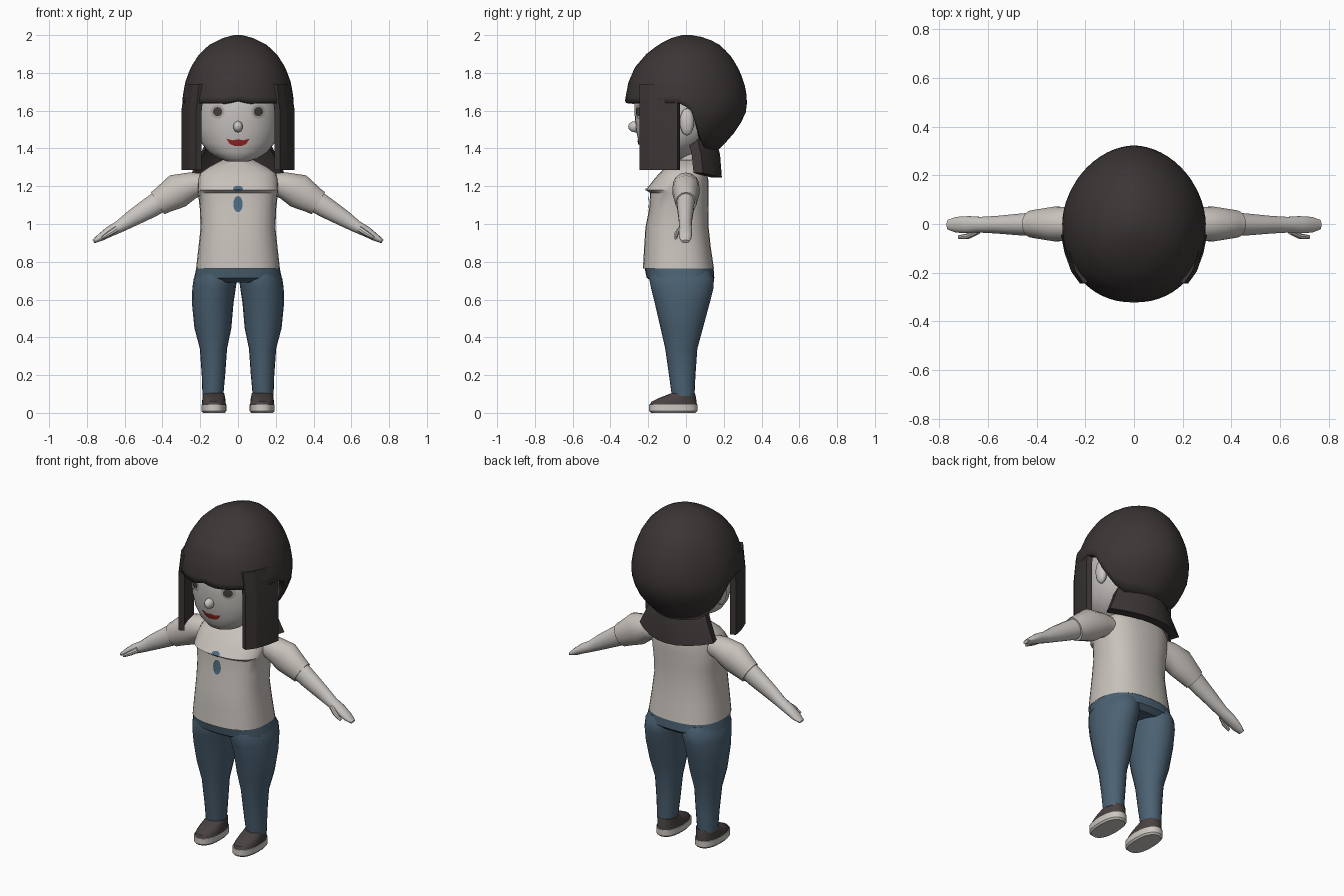
import bpy, bmesh, math
from mathutils import Vector
from mathutils.bvhtree import BVHTree

cube = bpy.data.objects.get("Cube")
if cube:
    bpy.data.objects.remove(cube, do_unlink=True)


def material(name, r, g, b):
    m = bpy.data.materials.new(name)
    m.use_nodes = True
    m.diffuse_color = (r, g, b, 1)
    m.node_tree.nodes["Principled BSDF"].inputs["Base Color"].default_value = (r, g, b, 1)
    return m


SKIN = material("skin", 0.59, 0.56, 0.535)
SHIRT = material("shirt cloth", 0.58, 0.54, 0.50)
HAIR = material("dark hair", 0.045, 0.036, 0.036)
DENIM = material("denim", 0.07, 0.12, 0.17)
SHOE = material("shoe leather", 0.065, 0.053, 0.053)
SOLE = material("sole rubber", 0.60, 0.57, 0.53)
LIP = material("lip red", 0.32, 0.02, 0.02)
IRIS = material("iris brown", 0.06, 0.05, 0.045)
PRINT = material("print blue", 0.08, 0.15, 0.23)
EYE = material("eye grey", 0.42, 0.40, 0.38)


def finish(name, bm, mat, angle=35):
    bmesh.ops.recalc_face_normals(bm, faces=bm.faces)
    mesh = bpy.data.meshes.new(name)
    bm.to_mesh(mesh)
    bm.free()
    mesh.materials.append(mat)
    mesh.polygons.foreach_set("use_smooth", [True] * len(mesh.polygons))
    mesh.set_sharp_from_angle(angle=math.radians(angle))
    ob = bpy.data.objects.new(name, mesh)
    bpy.context.collection.objects.link(ob)
    return ob


def bridge(name, rings, mat, caps=True, angle=35):
    """Skin a list of closed rings of points."""
    bm = bmesh.new()
    rows = [[bm.verts.new(p) for p in ring] for ring in rings]
    n = len(rows[0])
    for a, b in zip(rows, rows[1:]):
        for i in range(n):
            j = (i + 1) % n
            bm.faces.new((a[i], a[j], b[j], b[i]))
    if caps:
        bm.faces.new(rows[0])
        bm.faces.new(rows[-1])
    return finish(name, bm, mat, angle)


def power(v, e):
    return math.copysign(abs(v) ** e, v)


def stack(name, levels, mat, n=24, square=2.0):
    """Loft level rings given as (z, centre x, half width, front y, back y)."""
    rings = []
    for z, cx, rx, yf, yb in levels:
        ring = []
        for i in range(n):
            a = math.tau * i / n
            ring.append((cx + rx * power(math.cos(a), 2 / square),
                         (yf + yb) / 2 + (yb - yf) / 2 * power(math.sin(a), 2 / square), z))
        rings.append(ring)
    return bridge(name, rings, mat)


def limb(name, side, path, mat, n=14):
    """Loft along a path in the xz plane: (x, y, z, radius, half depth)."""
    rings = []
    for k, (x, y, z, r, d) in enumerate(path):
        a, b = path[max(k - 1, 0)], path[min(k + 1, len(path) - 1)]
        t = Vector((b[0] - a[0], 0, b[2] - a[2])).normalized()
        up = Vector((-t.z, 0, t.x))
        ring = []
        for i in range(n):
            w = math.tau * i / n
            p = Vector((x, y, z)) + up * r * math.cos(w) + Vector((0, d * math.sin(w), 0))
            ring.append((p.x * side, p.y, p.z))
        rings.append(ring)
    return bridge(name, rings, mat)


def ball(name, centre, size, mat):
    bm = bmesh.new()
    bmesh.ops.create_uvsphere(bm, u_segments=14, v_segments=10, radius=1)
    bmesh.ops.scale(bm, vec=size, verts=bm.verts)
    bmesh.ops.translate(bm, vec=centre, verts=bm.verts)
    return finish(name, bm, mat)


def patch(name, outline, target, mat, lift):
    """Thin plate draped over the front of a part."""
    bm = bmesh.new()
    tree = BVHTree.FromPolygons([v.co for v in target.data.vertices],
                                [p.vertices[:] for p in target.data.polygons])
    cx = sum(p[0] for p in outline) / len(outline)
    cz = sum(p[1] for p in outline) / len(outline)

    def drape(x, z):
        hit = tree.ray_cast(Vector((x, -2, z)), Vector((0, 1, 0)))[0]
        return bm.verts.new((x, hit.y - lift, z))

    mid = drape(cx, cz)
    rows = [[drape(cx + (x - cx) * f, cz + (z - cz) * f) for x, z in outline]
            for f in (0.35, 0.7, 1)]
    for i in range(len(outline)):
        j = (i + 1) % len(outline)
        bm.faces.new((mid, rows[0][i], rows[0][j]))
        for a, b in zip(rows, rows[1:]):
            bm.faces.new((a[i], b[i], b[j], a[j]))
    ob = finish(name, bm, mat)
    if sum(p.normal.y for p in ob.data.polygons) > 0:
        ob.data.flip_normals()


def oval(cx, cz, rx, rz, n=20):
    return [(cx + rx * math.cos(math.tau * i / n), cz + rz * math.sin(math.tau * i / n))
            for i in range(n)]


def sample(table, z):
    """Linear lookup in a table of (z, values...) sorted downward."""
    for a, b in zip(table, table[1:]):
        if z >= b[0]:
            f = (a[0] - z) / (a[0] - b[0])
            return [u + (v - u) * f for u, v in zip(a[1:], b[1:])]
    return table[-1][1:]


# Head, neck and nose
head = stack("head", [(1.33, 0, 0.05, -0.19, -0.08), (1.345, 0, 0.10, -0.215, -0.01),
                      (1.38, 0, 0.155, -0.235, 0.06), (1.43, 0, 0.195, -0.25, 0.12),
                      (1.50, 0, 0.218, -0.265, 0.18), (1.58, 0, 0.225, -0.272, 0.21),
                      (1.66, 0, 0.225, -0.272, 0.22), (1.76, 0, 0.20, -0.24, 0.20),
                      (1.86, 0, 0.13, -0.16, 0.13)], SKIN, 36, 2.1)
stack("neck", [(1.25, 0, 0.08, -0.06, 0.085), (1.34, 0, 0.07, -0.045, 0.07),
               (1.46, 0, 0.08, -0.06, 0.08)], SKIN, 18)
ball("nose", (0, -0.268, 1.515), (0.026, 0.038, 0.03), SKIN)

# Painted face
for side, word in ((1, "left"), (-1, "right")):
    for part, r, mat, lift in (("eye", 0.037, EYE, 0.004), ("iris", 0.024, IRIS, 0.007)):
        patch(f"{word}_{part}", oval(side * 0.108, 1.595, r, r), head, mat, lift)
smile = [(-1, 1.452), (-0.5, 1.443), (0, 1.448), (0.5, 1.443), (1, 1.452),
         (0.7, 1.424), (0.3, 1.413), (-0.3, 1.413), (-0.7, 1.424)]
patch("mouth", [(x * 0.062, z) for x, z in smile], head, LIP, 0.005)

# Hair cap: level table of half width, front depth, back depth
CAP = [(2.0, 0.02, 0.02, 0.03), (1.985, 0.08, 0.075, 0.11), (1.95, 0.15, 0.145, 0.175),
       (1.90, 0.205, 0.21, 0.23), (1.83, 0.25, 0.27, 0.275), (1.75, 0.28, 0.305, 0.308),
       (1.66, 0.295, 0.322, 0.325), (1.58, 0.295, 0.325, 0.315), (1.50, 0.265, 0.3, 0.27),
       (1.42, 0.21, 0.25, 0.20), (1.36, 0.16, 0.2, 0.14)]
HEM = [(180, 1.37), (130, 1.39), (112, 1.44), (103, 1.52), (96, 1.60), (85, 1.64),
       (10, 1.64), (0, 1.655)]
bm = bmesh.new()
columns, steps = 60, 16
grid = []
for i in range(columns):
    a = math.tau * i / columns
    turn = math.degrees(a if a <= math.pi else math.tau - a)
    low = sample(HEM, turn)[0]
    column = []
    for k in range(steps + 1):
        z = 2.0 - (2.0 - low) * (k / steps) ** 1.5
        w, f, b = sample(CAP, z)
        e, depth = (2 / 2.15, f) if math.cos(a) > 0 else (2 / 1.85, b)
        column.append(bm.verts.new((w * power(math.sin(a), e), -depth * power(math.cos(a), e), z)))
    grid.append(column)
for a, b in zip(grid, grid[1:] + grid[:1]):
    for k in range(steps):
        bm.faces.new((a[k], a[k + 1], b[k + 1], b[k]))
bm.faces.new([c[0] for c in grid])
cap = finish("hair_cap", bm, HAIR)
thick = cap.modifiers.new("thickness", "SOLIDIFY")
thick.thickness = 0.035
thick.offset = -1

# Flared hair at the nape
rings = []
for z, w, y0, y1 in ((1.45, 0.16, 0.06, 0.155), (1.37, 0.20, 0.08, 0.18), (1.27, 0.245, 0.09, 0.19)):
    ring = []
    for inset, order in ((0, range(-4, 5)), (0.05, range(4, -5, -1))):
        for i in order:
            u = i / 4
            ring.append(((w - inset * 0.3) * u, y1 - (y1 - y0) * u * u - inset,
                         z - 0.025 * (1 - u * u) * (z < 1.3)))
    rings.append(ring)
bridge("nape_hair", rings, HAIR)

# Shirt body and hips
shirt = stack("shirt_body", [(0.765, 0, 0.222, -0.228, 0.148), (0.87, 0, 0.21, -0.222, 0.132),
                             (0.98, 0, 0.198, -0.215, 0.12), (1.08, 0, 0.202, -0.195, 0.118),
                             (1.165, 0, 0.212, -0.19, 0.12), (1.18, 0, 0.214, -0.213, 0.12),
                             (1.235, 0, 0.213, -0.17, 0.118), (1.27, 0, 0.20, -0.14, 0.11),
                             (1.305, 0, 0.15, -0.10, 0.10), (1.34, 0, 0.08, -0.055, 0.08)],
              SHIRT, 28, 2.5)
stack("jeans_hips", [(0.69, 0, 0.20, -0.17, 0.12), (0.715, 0, 0.232, -0.208, 0.15),
                     (0.78, 0, 0.218, -0.222, 0.145)], DENIM, 28, 2.5)
patch("print_bar", oval(0, 1.187, 0.027, 0.016, 12), shirt, PRINT, 0.006)
patch("print_oval", oval(0, 1.105, 0.025, 0.043, 16), shirt, PRINT, 0.006)

# Paired parts
for side, word in ((1, "left"), (-1, "right")):
    ball(f"{word}_ear", (side * 0.235, 0.005, 1.54), (0.028, 0.038, 0.072), SKIN)

    # Straight side lock following the cap
    edge = [(0.222, -0.245), (0.258, -0.195), (0.285, -0.12), (0.30, -0.045)]
    plan = edge + [(x - 0.03, y + 0.012) for x, y in reversed(edge)]
    bridge(f"{word}_side_lock", [[(side * x * s, y, z) for x, y in plan]
                                 for z, s in ((1.285, 1), (1.6, 1), (1.74, 0.93))], HAIR, angle=15)

    # Sleeve, forearm with hand, thumb
    limb(f"{word}_sleeve", side, [(0.17, 0, 1.215, 0.055, 0.06), (0.24, 0, 1.205, 0.07, 0.07),
                                  (0.32, 0, 1.175, 0.092, 0.073), (0.40, 0, 1.125, 0.072, 0.06),
                                  (0.425, 0, 1.11, 0.068, 0.055)], SHIRT)
    limb(f"{word}_arm", side, [(0.39, 0, 1.135, 0.06, 0.05), (0.46, -0.002, 1.09, 0.056, 0.046),
                               (0.56, -0.003, 1.03, 0.044, 0.037), (0.63, -0.003, 0.985, 0.032, 0.033),
                               (0.68, -0.003, 0.96, 0.028, 0.036), (0.73, -0.003, 0.928, 0.02, 0.033),
                               (0.765, -0.003, 0.907, 0.01, 0.02)], SKIN)
    limb(f"{word}_thumb", side, [(0.64, -0.03, 0.975, 0.016, 0.013), (0.68, -0.05, 0.95, 0.014, 0.012),
                                 (0.72, -0.054, 0.925, 0.008, 0.008)], SKIN, 8)

    # Trouser leg
    stack(f"{word}_jeans_leg", [(z, side * cx, rx, yf, yb) for z, cx, rx, yf, yb in (
        (0.09, 0.133, 0.055, -0.075, 0.045), (0.20, 0.13, 0.062, -0.09, 0.05),
        (0.34, 0.13, 0.072, -0.11, 0.06), (0.45, 0.133, 0.098, -0.135, 0.09),
        (0.58, 0.134, 0.11, -0.165, 0.125), (0.66, 0.127, 0.115, -0.185, 0.145),
        (0.71, 0.12, 0.115, -0.195, 0.148), (0.75, 0.115, 0.10, -0.19, 0.13))], DENIM, 20)

    # Shoe and sole
    stack(f"{word}_sole", [(z, side * 0.128, rx, yf, yb) for z, rx, yf, yb in (
        (0.0, 0.058, -0.185, 0.05), (0.01, 0.066, -0.195, 0.06),
        (0.045, 0.066, -0.195, 0.06))], SOLE, 24, 2.4)
    stack(f"{word}_shoe", [(z, side * 0.128, rx, yf, yb) for z, rx, yf, yb in (
        (0.04, 0.064, -0.193, 0.058), (0.06, 0.062, -0.182, 0.056),
        (0.08, 0.06, -0.14, 0.053), (0.105, 0.055, -0.075, 0.047))], SHOE, 24, 2.2)
